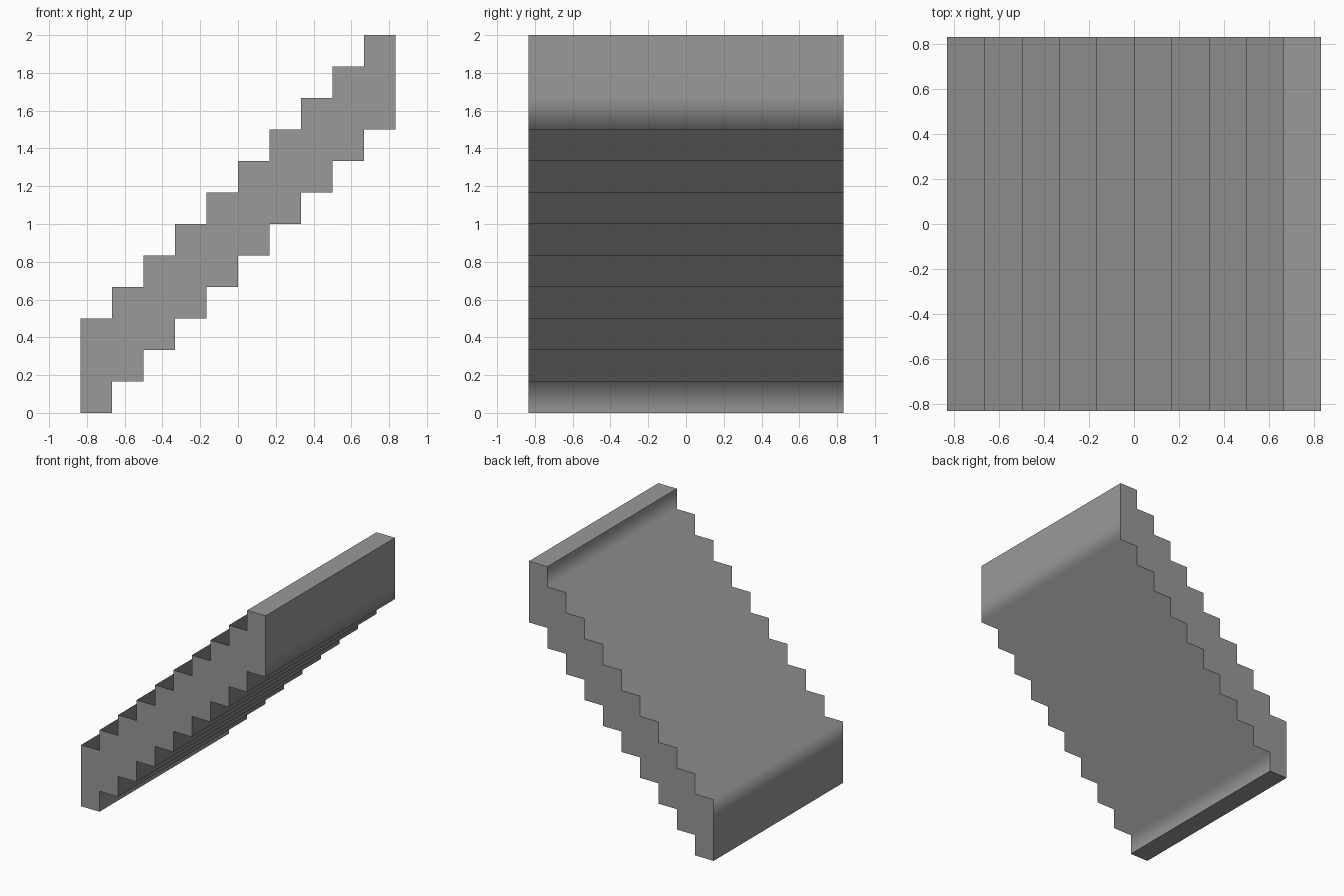
import bpy
import bmesh

cube = bpy.data.objects.get("Cube")
if cube:
    bpy.data.objects.remove(cube, do_unlink=True)

STEP = 1 / 6        # tread depth and riser height
COUNT = 10          # number of steps
ROWS = 3            # thickness of the flight in step heights
HALF = COUNT * STEP / 2

# Stone colour
stone = bpy.data.materials.new("plain_grey")
stone.use_nodes = True
grey = (0.32, 0.32, 0.32, 1)
stone.diffuse_color = grey
stone.node_tree.nodes["Principled BSDF"].inputs["Base Color"].default_value = grey

# Stepped side profile, made of square cells
bm = bmesh.new()
for i in range(COUNT):
    for k in range(i, i + ROWS):
        corners = [(i, k), (i + 1, k), (i + 1, k + 1), (i, k + 1)]
        bm.faces.new([bm.verts.new((x * STEP - HALF, -HALF, z * STEP))
                      for x, z in corners])
bmesh.ops.remove_doubles(bm, verts=bm.verts, dist=0.001)

# Extrude the profile across the full width
result = bmesh.ops.extrude_face_region(bm, geom=bm.faces[:], use_keep_orig=True)
moved = [v for v in result["geom"] if isinstance(v, bmesh.types.BMVert)]
bmesh.ops.translate(bm, verts=moved, vec=(0, 2 * HALF, 0))
bmesh.ops.recalc_face_normals(bm, faces=bm.faces)

# Soft shading along the steps, crisp side outlines and end caps
top = (COUNT + ROWS - 1) * STEP
for face in bm.faces:
    face.smooth = True
for edge in bm.edges:
    a, b = (f.normal for f in edge.link_faces)
    side_edge = abs(a.y) > 0.5 or abs(b.y) > 0.5
    end_edge = all(v.co.z < 0.01 or v.co.z > top - 0.01 for v in edge.verts)
    corner = a.dot(b) < 0.5
    edge.smooth = not (corner and (side_edge or end_edge))

mesh = bpy.data.meshes.new("stair_flight")
bm.to_mesh(mesh)
bm.free()
mesh.materials.append(stone)
stairs = bpy.data.objects.new("stair_flight", mesh)
bpy.context.collection.objects.link(stairs)
